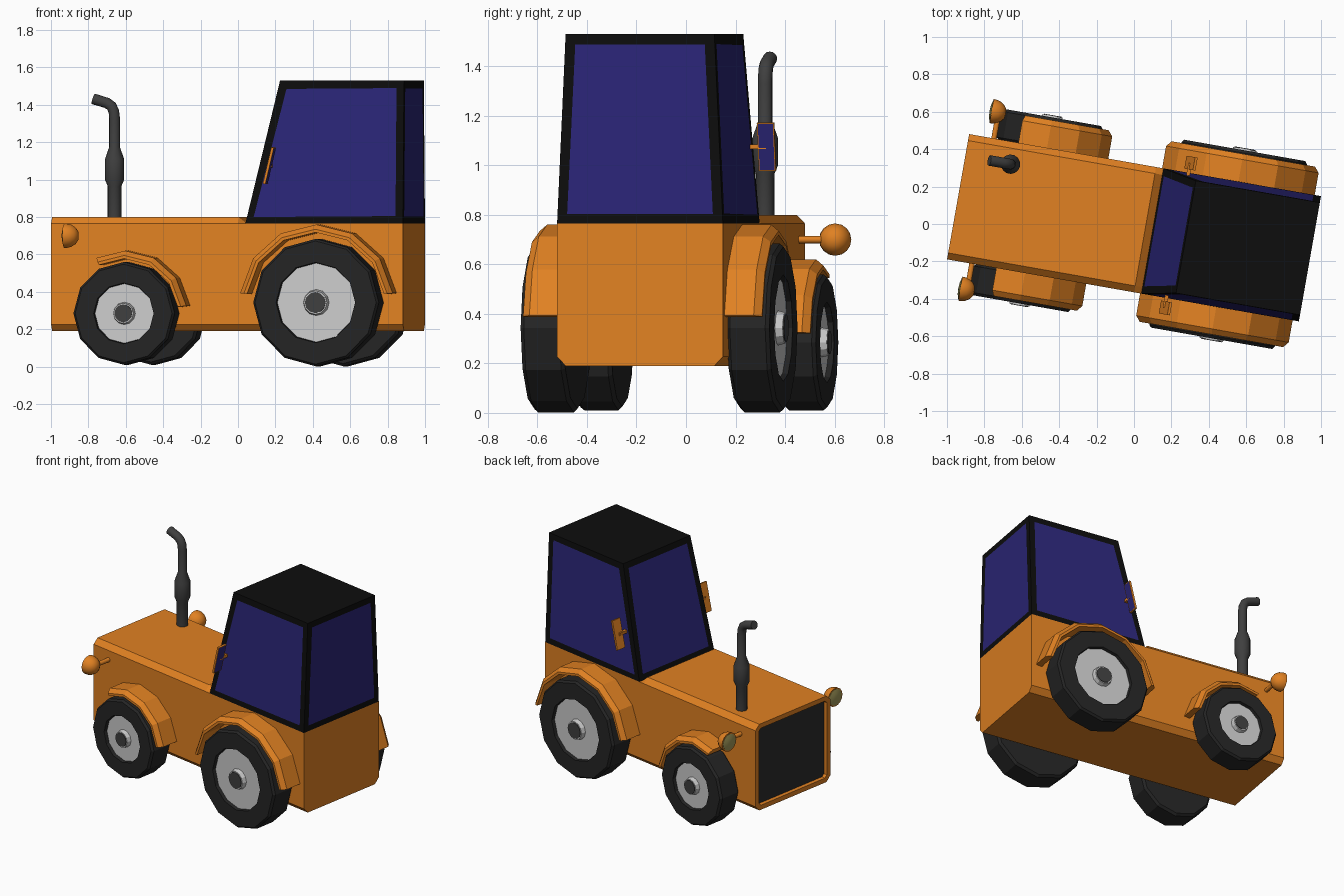
import bpy, bmesh
from math import sin, cos, pi, radians, atan2
from mathutils import Matrix

if "Cube" in bpy.data.objects:
    bpy.data.objects.remove(bpy.data.objects["Cube"])

# The vehicle is built along x (front at -x), then turned ten degrees
TURN = Matrix.Translation((0, -0.02, 0)) @ Matrix.Rotation(radians(-10), 4, 'Z')


def material(name, r, g, b):
    m = bpy.data.materials.new(name)
    m.diffuse_color = (r, g, b, 1)
    m.use_nodes = True
    m.node_tree.nodes["Principled BSDF"].inputs["Base Color"].default_value = m.diffuse_color
    return m


ORANGE = material("orange_paint", 0.75, 0.22, 0.016)
BLACK = material("cab_black", 0.004, 0.004, 0.004)
GLASS = material("blue_glass", 0.024, 0.019, 0.19)
RUBBER = material("rubber", 0.018, 0.018, 0.018)
STEEL = material("dark_steel", 0.05, 0.05, 0.05)
LENS = material("lens", 0.35, 0.31, 0.10)
GRILLE = material("grille_dark", 0.025, 0.025, 0.025)


def loft(rings, caps=True):
    """Skin a row of closed rings with quads."""
    bm = bmesh.new()
    vs = [[bm.verts.new(p) for p in ring] for ring in rings]
    n = len(rings[0])
    for a, b in zip(vs, vs[1:]):
        for i in range(n):
            bm.faces.new((a[i], a[(i + 1) % n], b[(i + 1) % n], b[i]))
    if caps:
        bm.faces.new(vs[0])
        bm.faces.new(vs[-1])
    bmesh.ops.recalc_face_normals(bm, faces=bm.faces)
    bm.normal_update()
    return bm


def lathe(profile, n, place):
    """Revolve (radius, height) points; place maps (a, b, height) to 3D."""
    angles = [2 * pi * i / n for i in range(n)]
    bm = loft([[place(r * sin(a), r * cos(a), h) for a in angles]
               for r, h in profile], caps=False)
    bmesh.ops.remove_doubles(bm, verts=bm.verts, dist=1e-5)
    bmesh.ops.recalc_face_normals(bm, faces=bm.faces)
    return bm


def box(size, matrix):
    bm = bmesh.new()
    bmesh.ops.create_cube(bm, size=1, matrix=matrix @ Matrix.Diagonal((*size, 1)))
    return bm


def finish(name, bm, *mats, smooth=False):
    bm.transform(TURN)
    me = bpy.data.meshes.new(name)
    bm.to_mesh(me)
    bm.free()
    for m in mats:
        me.materials.append(m)
    ob = bpy.data.objects.new(name, me)
    bpy.context.collection.objects.link(ob)
    if smooth:
        bpy.ops.object.select_all(action='DESELECT')
        ob.select_set(True)
        bpy.context.view_layer.objects.active = ob
        bpy.ops.object.shade_smooth_by_angle(angle=radians(40))
    return ob


# Body: chamfered section, hood slightly higher than the cab floor
def section(x, top):
    half = [(0.305, 0.19), (0.34, 0.227), (0.34, 0.765), (0.305, top)]
    return [(x, y, z) for y, z in half] + [(x, -y, z) for y, z in reversed(half)]


bm = loft([section(-0.955, 0.80), section(0.06, 0.80),
           section(0.10, 0.765), section(0.955, 0.765)])
front = [f for f in bm.faces if f.normal.x < -0.9]
bmesh.ops.inset_individual(bm, faces=front, thickness=0.035)
bmesh.ops.inset_individual(bm, faces=front, thickness=0.002, depth=-0.025)
front[0].material_index = 1
finish("body", bm, ORANGE, GRILLE)


# Cab: tapered box whose four sides get inset windows
def rect(x0, x1, y, z):
    return [(x0, -y, z), (x1, -y, z), (x1, y, z), (x0, y, z)]


bm = loft([rect(0.10, 0.955, 0.34, 0.765), rect(0.282, 0.955, 0.305, 1.53)])
sides = [f for f in bm.faces if abs(f.normal.z) < 0.8]
bmesh.ops.inset_individual(bm, faces=sides, thickness=0.057)
for f in sides:
    f.material_index = 1
finish("cab", bm, BLACK, GLASS)


# Wheels and fenders
def wheel(name, x, z, s, R, rim, hub, inner, outer):
    def place(a, b, h):
        return (x + a, s * h, z + b)
    finish(name + "_tyre", lathe(
        [(0, inner), (R - 0.015, inner), (R, inner + 0.015), (R, outer - 0.015),
         (R - 0.012, outer), (rim, outer), (rim - 0.005, outer - 0.03), (0, outer - 0.03)],
        12, place), RUBBER)
    # the rim and hub are plain grey
    o = outer - 0.022
    finish(name + "_rim", lathe(
        [(0, o - 0.006), (rim, o - 0.006), (rim, o), (hub, o), (hub * 0.9, o + 0.03), (0, o + 0.03)],
        12, place))
    finish(name + "_hub_cap", lathe(
        [(0, o), (hub * 0.8, o), (hub * 0.8, o + 0.034), (0, o + 0.034)],
        12, place), STEEL)


def fender(name, x, z, s, R, first, last):
    profile = [(0.33, R), (0.46, R), (0.49, R - 0.025),
               (0.49, R - 0.042), (0.33, R - 0.042)]
    angles = [radians(27.7 * i) for i in range(first, last + 1)]
    finish(name, loft([[(x + r * sin(a), s * y, z + r * cos(a)) for y, r in profile]
                       for a in angles]), ORANGE)


for side, s in (("right", -1), ("left", 1)):
    wheel("rear_wheel_" + side, 0.511, 0.343, s, 0.341, 0.215, 0.07, 0.335, 0.51)
    wheel("front_wheel_" + side, -0.532, 0.285, s, 0.275, 0.163, 0.06, 0.335, 0.505)
    fender("rear_fender_" + side, 0.507, 0.343, s, 0.417, -3, 3)
    fender("front_fender_" + side, -0.532, 0.285, s, 0.335, -1, 3)

    # Headlamp: rounded cup facing forward with a lens, on a stalk
    def lamp(a, b, h):
        return (h, s * 0.482 + a, 0.70 + b)
    finish("headlamp_" + side, lathe(
        [(0, -0.78), (0.025, -0.784), (0.045, -0.798), (0.059, -0.82), (0.065, -0.845),
         (0.065, -0.858), (0.057, -0.858), (0, -0.855)], 16, lamp), ORANGE, smooth=True)
    finish("headlamp_lens_" + side, lathe(
        [(0, -0.85), (0.057, -0.85), (0.057, -0.86), (0.03, -0.867), (0, -0.869)],
        16, lamp), LENS, smooth=True)
    finish("headlamp_stalk_" + side, lathe(
        [(0, 0.33), (0.015, 0.33), (0.015, 0.45), (0, 0.45)], 10,
        lambda a, b, h: (-0.82 + a, s * h, 0.70 + b)), ORANGE, smooth=True)

    # Side mirror: plate tilted like the windscreen, glass facing back
    tilt = (Matrix.Translation((0.24, s * 0.393, 1.075))
            @ Matrix.Rotation(atan2(0.182, 0.765), 4, 'Y'))
    bm = box((0.014, 0.07, 0.20), tilt)
    bm.normal_update()
    back = [f for f in bm.faces if f.normal.x > 0.9]
    bmesh.ops.inset_individual(bm, faces=back, thickness=0.006)
    back[0].material_index = 1
    finish("mirror_" + side, bm, ORANGE, GLASS)
    finish("mirror_arm_" + side,
           box((0.02, 0.08, 0.02), Matrix.Translation((0.236, s * 0.352, 1.075))), ORANGE)

# Exhaust: (x, z, radius, lean) stations from hood to bent outlet
stations = [(0, 0.78, 0.037, 0), (0, 0.965, 0.037, 0), (0, 1.0, 0.052, 0), (0, 1.11, 0.052, 0),
            (0, 1.175, 0.029, 0), (0, 1.33, 0.029, 0), (-0.004, 1.365, 0.029, 15),
            (-0.017, 1.393, 0.029, 38), (-0.042, 1.41, 0.029, 60), (-0.115, 1.432, 0.029, 72)]
rings = []
for x, z, r, lean in stations:
    t = radians(lean)
    rings.append([(-0.709 + x + r * cos(a) * cos(t), 0.22 + r * sin(a), z + r * cos(a) * sin(t))
                  for a in (2 * pi * i / 14 for i in range(14))])
finish("exhaust", loft(rings), STEEL, smooth=True)
